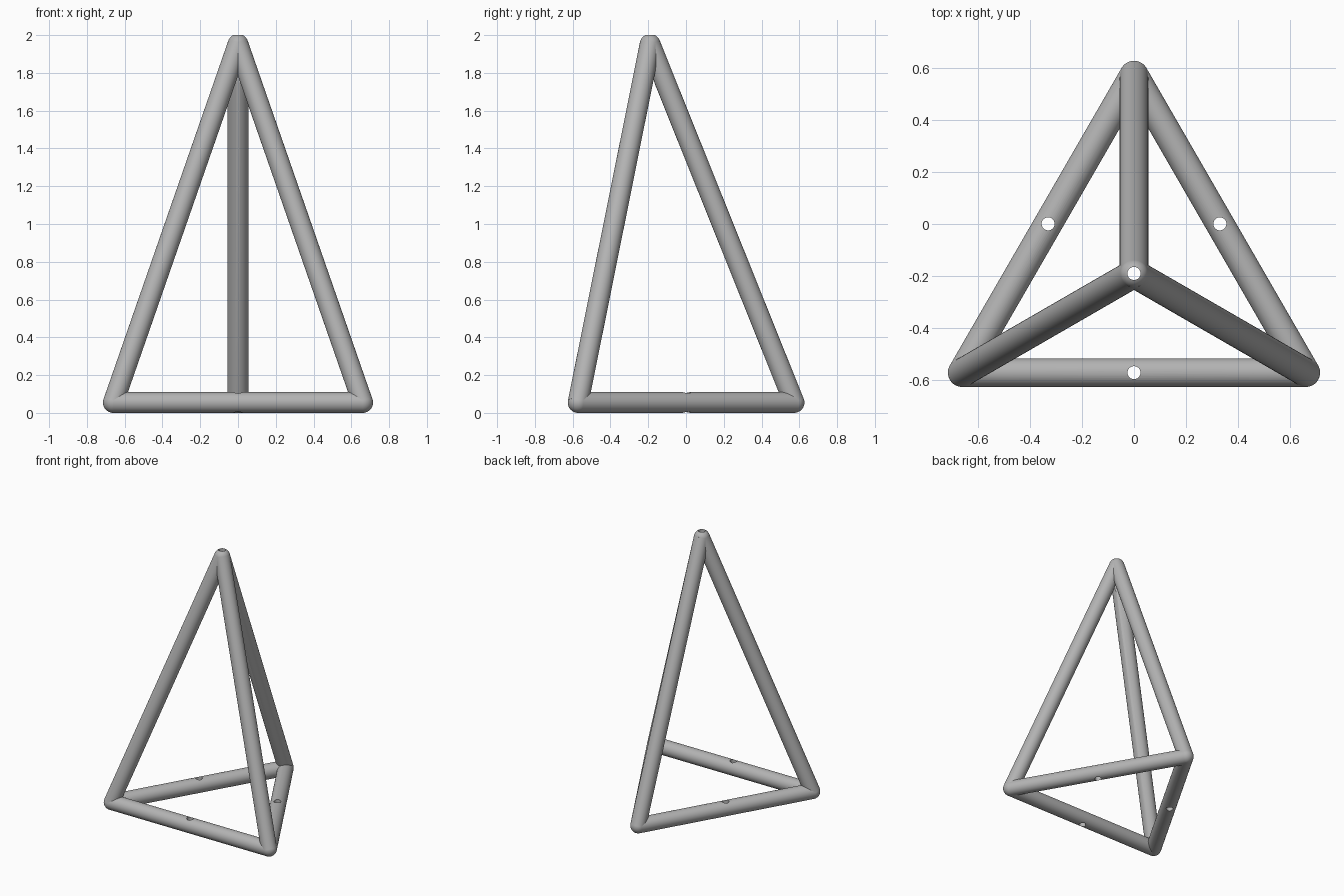
import bpy, math
from mathutils import Vector

if "Cube" in bpy.data.objects:
    bpy.data.objects.remove(bpy.data.objects["Cube"])

TUBE = 0.055      # tube radius
HOLE = 0.025      # drilled hole radius
CIRCUM = 0.762    # centre to base corner
CENTRE_Y = -0.19

grey = bpy.data.materials.new("plain_grey")
grey.use_nodes = True
colour = (0.45, 0.45, 0.45, 1)
grey.diffuse_color = colour
grey.node_tree.nodes["Principled BSDF"].inputs["Base Color"].default_value = colour


def finish(name):
    ob = bpy.context.object
    ob.name = name
    ob.data.materials.append(grey)
    return ob


def rod(name, a, b, radius=TUBE):
    axis = b - a
    bpy.ops.mesh.primitive_cylinder_add(vertices=48, radius=radius, depth=axis.length,
                                        location=(a + b) / 2,
                                        rotation=axis.to_track_quat('Z', 'Y').to_euler())
    return finish(name)


def joint(name, p):
    bpy.ops.mesh.primitive_uv_sphere_add(segments=48, ring_count=24, radius=TUBE, location=p)
    return finish(name)


def drill(parts, p, depth):
    # Cut a vertical hole through the listed parts
    half = Vector((0, 0, depth))
    cutter = rod("hole_cutter", p - half, p + half, HOLE)
    for ob in parts:
        mod = ob.modifiers.new("hole", 'BOOLEAN')
        mod.operation = 'DIFFERENCE'
        mod.solver = 'EXACT'
        mod.object = cutter
        bpy.context.view_layer.objects.active = ob
        bpy.ops.object.modifier_apply(modifier=mod.name)
    bpy.data.objects.remove(cutter)


# Corners of the triangular base and the apex above its centre
sides = ["back", "right", "left"]
corners = [Vector((CIRCUM * math.cos(t), CENTRE_Y + CIRCUM * math.sin(t), TUBE))
           for t in (math.radians(90 + 120 * i) for i in range(3))]
apex = Vector((0, CENTRE_Y, 2 - math.sqrt(TUBE ** 2 - HOLE ** 2)))

# Legs meeting at the drilled apex joint
legs = [rod(s + "_leg", c, apex) for s, c in zip(sides, corners)]
top = joint("apex_joint", apex)
drill(legs + [top], apex, 0.5)
parts = legs + [top]

# Base bars with a hole at each middle, and rounded corners
for i, side in enumerate(sides):
    a, b = corners[i], corners[(i + 1) % 3]
    bar = rod(["right", "front", "left"][i] + "_base_bar", a, b)
    drill([bar], (a + b) / 2, 0.1)
    parts += [bar, joint(side + "_corner_joint", a)]

# Smooth tubes with crisp hole rims
bpy.ops.object.select_all(action='DESELECT')
for ob in parts:
    ob.select_set(True)
bpy.context.view_layer.objects.active = top
bpy.ops.object.shade_smooth_by_angle(angle=math.radians(35))
